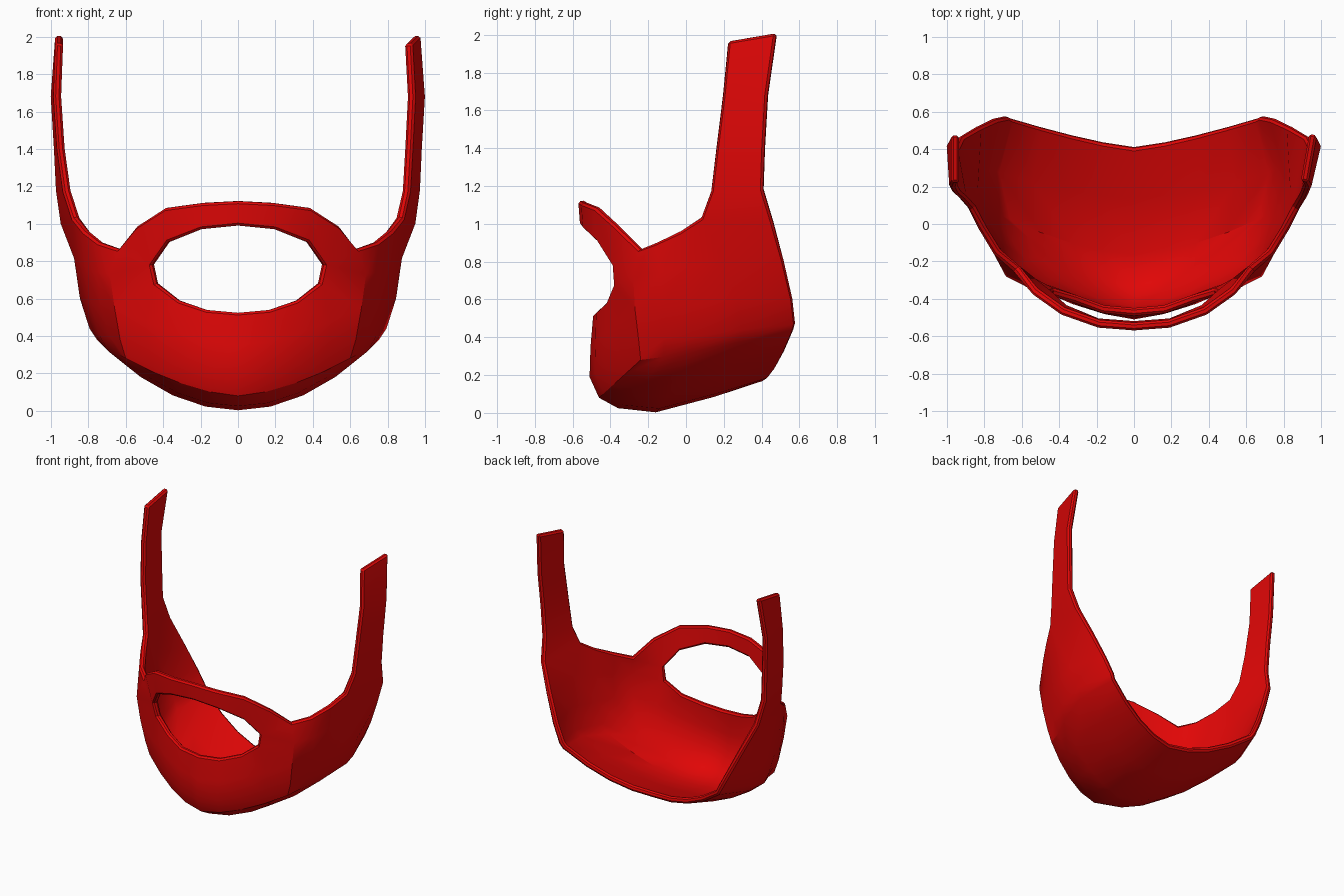
import bpy, bmesh, math
from mathutils import Vector as V

if "Cube" in bpy.data.objects:
    bpy.data.objects.remove(bpy.data.objects["Cube"])

red = bpy.data.materials.new("bright_red")
red.diffuse_color = (0.75, 0.002, 0.002, 1)
red.use_nodes = True
red.node_tree.nodes["Principled BSDF"].inputs["Base Color"].default_value = red.diffuse_color


def sweep(a, b, p=1.6, q=1.6):
    """Curved row of five points from the centre line out to the side crease."""
    out = []
    for i in range(5):
        t = i / 4
        out.append(V((b[0] * t, a[0] + (b[1] - a[0]) * t ** p,
                      a[1] + (b[2] - a[1]) * t ** q)))
    return out


def bend(a, m, b, u):
    """Quadratic through a, m, b at u = 0, 0.5, 1."""
    a, m, b = V(a), V(m), V(b)
    return a * (1 - u) * (1 - 2 * u) + m * 4 * u * (1 - u) + b * u * (2 * u - 1)


# opening rim (top centre to bottom centre) and brow bar edge
hole = [V(p) for p in [(0, -.56, .99), (.2, -.545, .97), (.38, -.47, .90), (.465, -.395, .78),
                       (.44, -.385, .68), (.32, -.42, .59), (.17, -.475, .54), (0, -.49, .525)]]
brow = [V(p) for p in [(0, -.57, 1.12), (.19, -.555, 1.11), (.39, -.485, 1.083), (.545, -.375, .985)]]

# rows: centre (y, z) and side crease point, from the chin front back under the jaw
chin = [sweep((-.505, .35), (.66, -.27, .55)), sweep((-.51, .19), (.63, -.25, .38)),
        sweep((-.46, .08), (.60, -.24, .28)), sweep((-.36, .025), (.63, -.12, .295), 1.6, 2),
        sweep((-.16, .003), (.695, .02, .32), 1.6, 2), sweep((.15, .085), (.75, .28, .375), 1.6, 2),
        sweep((.415, .172), (.675, .57, .43), 1.3, 2)]

# cheek columns: middle and top points above each jaw crease point
mids = [(.66, -.27, .55), (.735, -.12, .56), (.79, .03, .57), (.845, .27, .60), (.765, .565, .60)]
tops = [(.64, -.25, .865), (.75, -.16, .90), (.83, -.03, .96), (.89, .08, 1.03), (.95, .46, 1.0)]
cheek = [[bend(chin[2 + i][4], mids[i], tops[i], u) for i in range(5)]
         for u in (0, .2, .5, .78, 1)]
for k in range(3):                       # share the front crease with the chin
    cheek[k][0] = chin[2 - k][4]
cheek[3][0] = V((.685, -.28, .73))

# strap: front and back edge points
strap = [[V(a), V(b)] for a, b in [((.935, .132, 1.17), (.975, .405, 1.18)),
                                   ((.968, .16, 1.4), (.985, .412, 1.4)),
                                   ((.987, .195, 1.68), (1.002, .428, 1.68)),
                                   ((.977, .223, 1.965), (.977, .475, 2.008))]]

bm = bmesh.new()


def face(pts, s):
    f = bm.faces.new([bm.verts.new((p.x * s, p.y, p.z)) for p in pts])
    if s < 0:
        f.normal_flip()


def grid(rows, s):
    for r, q in zip(rows, rows[1:]):
        for i in range(len(r) - 1):
            face([r[i], r[i + 1], q[i + 1], q[i]], s)


for s in (1, -1):
    # chin and jaw, then cheek
    grid([[hole[7], hole[6], hole[5], hole[4], cheek[3][0]]] + chin, s)
    grid(cheek, s)
    # brow bar around the opening
    grid([brow, hole[:4]], s)
    face([hole[3], brow[3], cheek[4][0], cheek[3][0]], s)
    face([hole[3], cheek[3][0], hole[4]], s)
    # strap (the right one is twisted slightly inward at its front edge)
    twist = [V((-w if s > 0 else 0, 0, 0)) for w in (.015, .035, .04, .045)]
    grid([cheek[4][3:]] + [[a + w, b] for (a, b), w in zip(strap, twist)], s)

bmesh.ops.remove_doubles(bm, verts=bm.verts, dist=0.0005)
bmesh.ops.recalc_face_normals(bm, faces=bm.faces)
bm.normal_update()
low = min(bm.faces, key=lambda f: f.calc_center_median().z)
if low.normal.z > 0:
    bmesh.ops.reverse_faces(bm, faces=bm.faces)

me = bpy.data.meshes.new("face_guard")
bm.to_mesh(me)
bm.free()
guard = bpy.data.objects.new("face_guard", me)
bpy.context.collection.objects.link(guard)
me.materials.append(red)
outer = [v.co.copy() for v in me.vertices]

# wall thickness, inward
mod = guard.modifiers.new("thickness", 'SOLIDIFY')
mod.thickness = 0.042
mod.offset = -1
mod.use_even_offset = True
bpy.context.view_layer.objects.active = guard
guard.select_set(True)
bpy.ops.object.modifier_apply(modifier=mod.name)

# thicker wall inside the chin
inner = guard.data.vertices
for i, co in enumerate(outer):
    side = V((abs(co.x), co.y, co.z))
    for row, d in ((1, .025), (2, .05), (3, .035)):
        if any((side - p).length < .002 for p in chin[row]):
            v = inner[len(outer) + i]
            v.co.y += d
            v.co.x *= 1 - 1.6 * d

# softened rims
bev = guard.modifiers.new("rim", 'BEVEL')
bev.width = 0.012
bev.segments = 1
bev.limit_method = 'ANGLE'
bev.angle_limit = math.radians(60)
bpy.ops.object.modifier_apply(modifier=bev.name)
bpy.ops.object.shade_smooth_by_angle(angle=math.radians(28))
